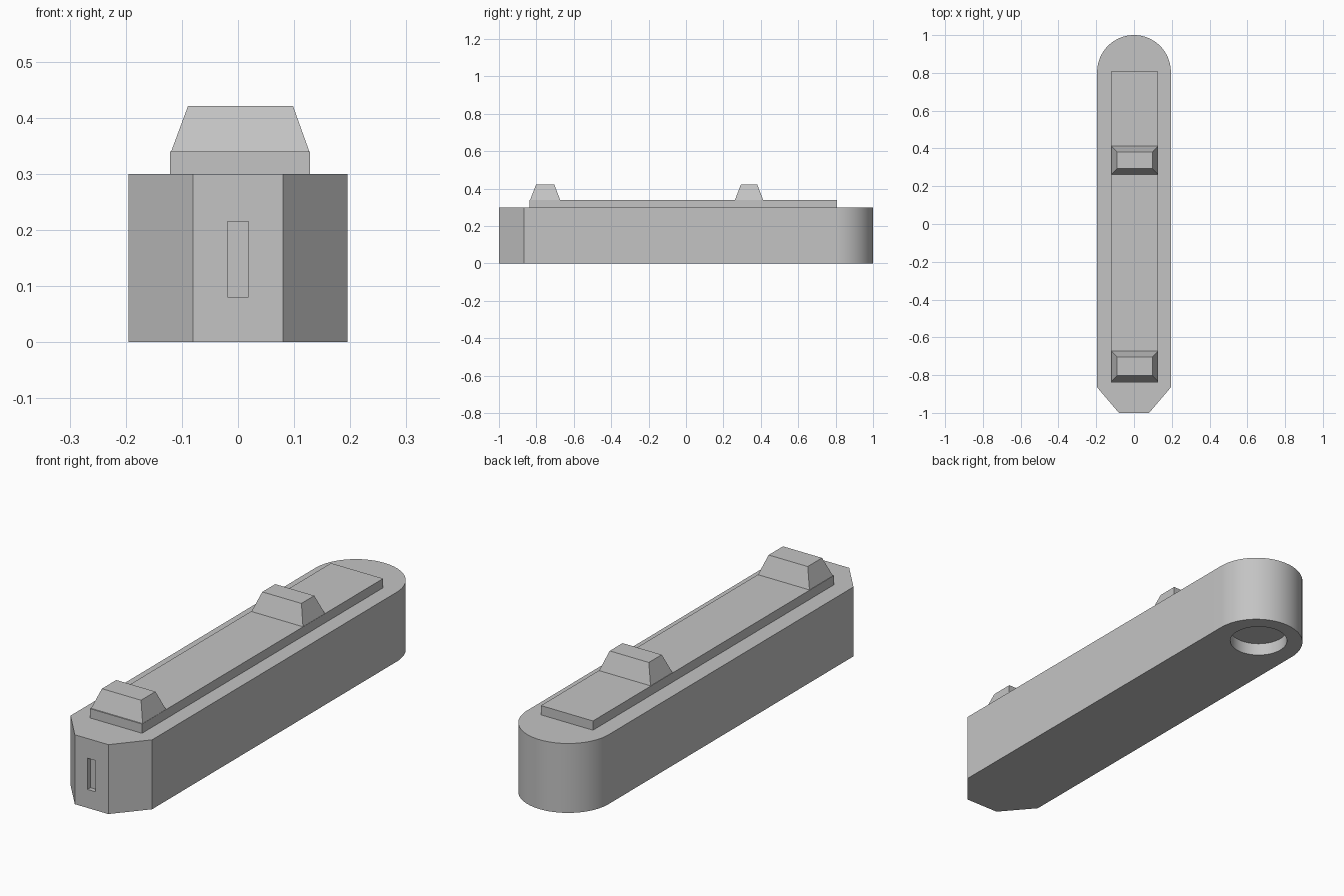
import bpy
import bmesh
from math import pi, cos, sin, radians

cube = bpy.data.objects.get("Cube")
if cube:
    bpy.data.objects.remove(cube, do_unlink=True)

grey = bpy.data.materials.new("plain grey")
colour = (0.55, 0.55, 0.55, 1)
grey.diffuse_color = colour
grey.use_nodes = True
grey.node_tree.nodes["Principled BSDF"].inputs["Base Color"].default_value = colour


def loft(name, lower, upper, z0, z1):
    """Closed solid between two matching outlines at heights z0 and z1."""
    bm = bmesh.new()
    a = [bm.verts.new((x, y, z0)) for x, y in lower]
    b = [bm.verts.new((x, y, z1)) for x, y in upper]
    bm.faces.new(a)
    bm.faces.new(b)
    n = len(a)
    for i in range(n):
        j = (i + 1) % n
        bm.faces.new((a[i], a[j], b[j], b[i]))
    bmesh.ops.recalc_face_normals(bm, faces=bm.faces)
    mesh = bpy.data.meshes.new(name)
    bm.to_mesh(mesh)
    bm.free()
    mesh.materials.append(grey)
    obj = bpy.data.objects.new(name, mesh)
    bpy.context.collection.objects.link(obj)
    return obj


def rect(x0, x1, y0, y1):
    return [(x0, y0), (x1, y0), (x1, y1), (x0, y1)]


def arc(cy, r, sweep, steps):
    return [(r * cos(sweep * i / steps), cy + r * sin(sweep * i / steps))
            for i in range(steps + 1)]


def select_only(obj):
    bpy.ops.object.select_all(action='DESELECT')
    obj.select_set(True)
    bpy.context.view_layer.objects.active = obj


def cut(target, cutter):
    cutter.hide_render = True
    mod = target.modifiers.new("cut", 'BOOLEAN')
    mod.operation = 'DIFFERENCE'
    mod.solver = 'EXACT'
    mod.object = cutter
    select_only(target)
    bpy.ops.object.modifier_apply(modifier=mod.name)
    bpy.data.objects.remove(cutter, do_unlink=True)


# Body: round at the back, chamfered at the front
half = 0.195
outline = arc(1 - half, half, pi, 48)
outline += [(-half, -0.865), (-0.08, -1), (0.08, -1), (half, -0.865)]
body = loft("body", outline, outline, 0, 0.30)

# Round recess underneath and narrow slot in the nose
circle = arc(0.82, 0.12, 2 * pi, 64)[:-1]
cut(body, loft("recess_cutter", circle, circle, -0.05, 0.055))
slot = rect(-0.019, 0.019, -1.05, -0.98)
cut(body, loft("slot_cutter", slot, slot, 0.08, 0.215))
select_only(body)
bpy.ops.object.shade_smooth_by_angle(angle=radians(30))

# Raised plate along the top
plate = rect(-0.121, 0.128, -0.838, 0.808)
loft("top_plate", plate, plate, 0.30, 0.34)

# Tapered lugs on the plate
for name, y0, y1 in (("front_lug", -0.833, -0.673), ("rear_lug", 0.262, 0.412)):
    loft(name, rect(-0.119, 0.127, y0, y1),
         rect(-0.089, 0.098, y0 + 0.031, y1 - 0.031), 0.34, 0.421)
